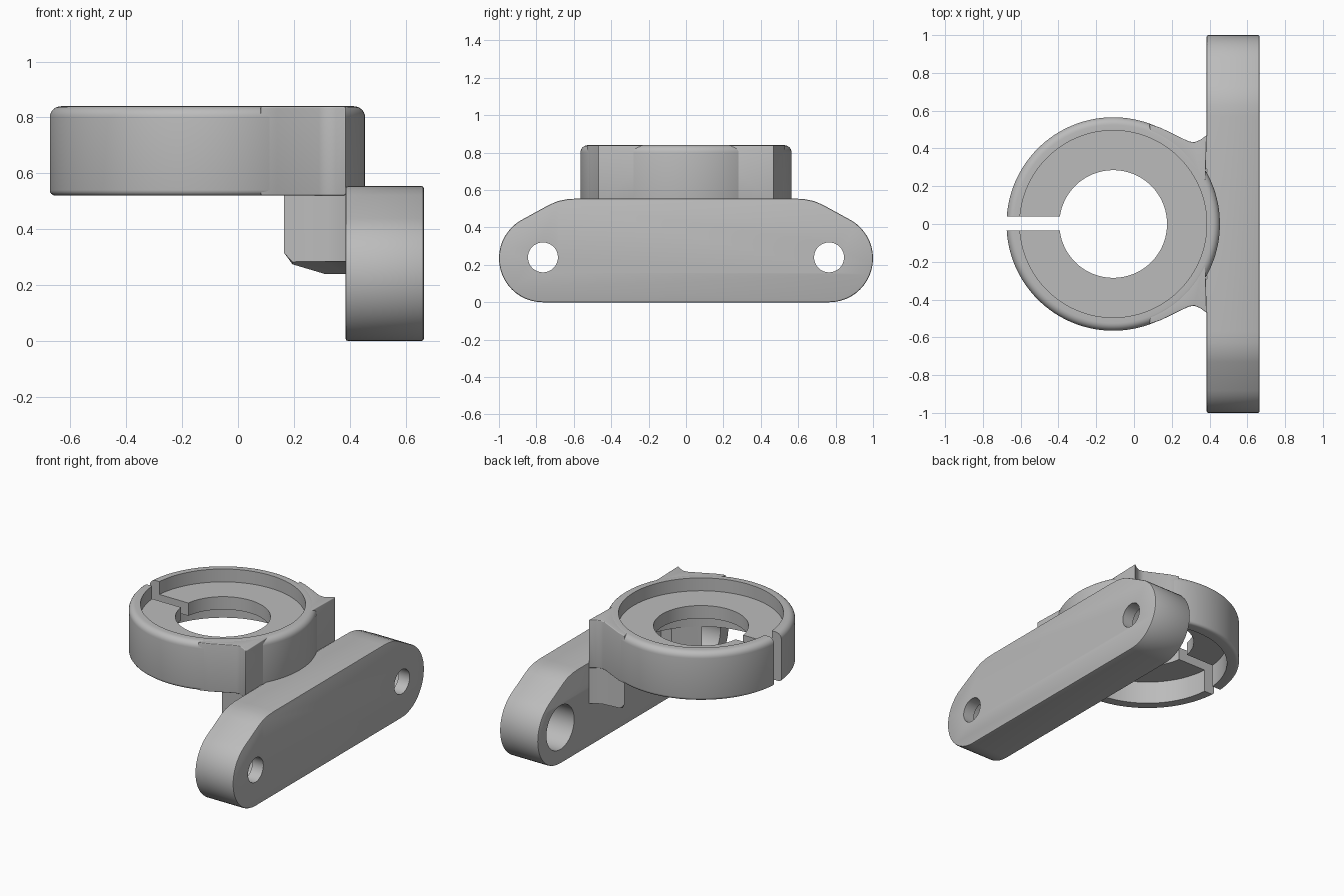
import bpy, bmesh, math
from math import sin, cos, pi, radians
from mathutils import Matrix, Vector

cube = bpy.data.objects.get("Cube")
if cube:
    bpy.data.objects.remove(cube, do_unlink=True)

grey = bpy.data.materials.new("plain_grey")
grey.use_nodes = True
grey.diffuse_color = (0.5, 0.5, 0.5, 1)
grey.node_tree.nodes["Principled BSDF"].inputs["Base Color"].default_value = (0.5, 0.5, 0.5, 1)

RING_X = -0.11
SEGMENTS = 128


def finish(name, bm):
    bmesh.ops.recalc_face_normals(bm, faces=bm.faces)
    mesh = bpy.data.meshes.new(name)
    bm.to_mesh(mesh)
    bm.free()
    mesh.materials.append(grey)
    ob = bpy.data.objects.new(name, mesh)
    bpy.context.collection.objects.link(ob)
    return ob


def activate(ob):
    bpy.ops.object.select_all(action='DESELECT')
    ob.select_set(True)
    bpy.context.view_layer.objects.active = ob


def smooth(ob):
    activate(ob)
    bpy.ops.object.shade_smooth_by_angle(angle=radians(32))


def arc(cx, cy, r, start, end, steps):
    angles = [radians(start + (end - start) * i / steps) for i in range(steps + 1)]
    return [(cx + r * cos(a), cy + r * sin(a)) for a in angles]


def prism(name, points, offset):
    """Extrude a closed outline of 3D points by an offset vector."""
    bm = bmesh.new()
    face = bm.faces.new([bm.verts.new(p) for p in points])
    new = bmesh.ops.extrude_face_region(bm, geom=[face])["geom"]
    bmesh.ops.translate(bm, vec=offset, verts=[v for v in new if isinstance(v, bmesh.types.BMVert)])
    return finish(name, bm)


def cut(ob, cutter):
    cutter.hide_render = True
    activate(ob)
    mod = ob.modifiers.new("cut", 'BOOLEAN')
    mod.operation = 'DIFFERENCE'
    mod.solver = 'EXACT'
    mod.object = cutter
    bpy.ops.object.modifier_apply(modifier=mod.name)
    bpy.data.objects.remove(cutter, do_unlink=True)


def bevel(ob, width, segments):
    activate(ob)
    mod = ob.modifiers.new("bevel", 'BEVEL')
    mod.width = width
    mod.segments = segments
    mod.limit_method = 'ANGLE'
    mod.angle_limit = radians(50)
    bpy.ops.object.modifier_apply(modifier=mod.name)


def x_cylinder(name, y, z, radius, x0, x1):
    bm = bmesh.new()
    turn = Matrix.Translation(((x0 + x1) / 2, y, z)) @ Matrix.Rotation(pi / 2, 4, 'Y')
    bmesh.ops.create_cone(bm, cap_ends=True, segments=48, radius1=radius,
                          radius2=radius, depth=x1 - x0, matrix=turn)
    return finish(name, bm)


# Clamp ring: a lathed section with a recess above and below a thin floor
section = [(0.285, 0.67), (0.49, 0.67), (0.49, 0.52)]
section += arc(0.545, 0.54, 0.02, -90, 0, 4)
section += arc(0.525, 0.80, 0.04, 0, 90, 6)
section += [(0.495, 0.84), (0.495, 0.755), (0.285, 0.755)]
bm = bmesh.new()
loops = []
for i in range(SEGMENTS):
    a = 2 * pi * i / SEGMENTS
    loops.append([bm.verts.new((RING_X + r * cos(a), r * sin(a), z)) for r, z in section])
for i in range(SEGMENTS):
    one, two = loops[i], loops[(i + 1) % SEGMENTS]
    for j in range(len(section)):
        k = (j + 1) % len(section)
        bm.faces.new((one[j], two[j], two[k], one[k]))
ring = finish("clamp_ring", bm)

# Slit through the free side of the ring
slit = prism("slit_cutter", [(-0.9, -0.035, 0.3), (-0.3, -0.035, 0.3),
                             (-0.3, 0.04, 0.3), (-0.9, 0.04, 0.3)], Vector((0, 0, 0.8)))
cut(ring, slit)
smooth(ring)

# Mounting plate: rounded bar with sloping shoulders
half = arc(0.765, 0.235, 0.235, -90, 60, 20)
half += [(0.73, 0.522), (0.685, 0.541), (0.63, 0.552), (0.57, 0.555)]
outline = half + [(-y, z) for y, z in reversed(half)]
plate = prism("mounting_plate", [(0.385, y, z) for y, z in outline], Vector((0.28, 0, 0)))
bevel(plate, 0.008, 2)

# Screw holes, with a wide counterbore from the ring side
for y in (-0.765, 0.765):
    cut(plate, x_cylinder("screw_cutter", y, 0.24, 0.08, 0.3, 0.8))
    cut(plate, x_cylinder("counterbore_cutter", y, 0.24, 0.145, 0.3, 0.585))
smooth(plate)


def strut_bottom(x, y):
    return 0.315 if x < 0.18 else 0.24 + 0.36 * max(0, min(y - 0.29, 0.125))


strut_plan = [(0.165, 0.405), (0.195, 0.41), (0.31, 0.425), (0.35, 0.44), (0.39, 0.468),
              (0.39, 0.29), (0.31, 0.29), (0.195, 0.385)]
flare_plan = [(0.08, 0.53), (0.14, 0.51), (0.29, 0.437), (0.32, 0.433), (0.35, 0.445), (0.385, 0.47)]
flare_plan += arc(RING_X, 0, 0.5, 14, 66, 14)

for side, label in ((-1, "right"), (1, "left")):
    # Flare that blends the ring into the corner fin
    flare = prism(label + "_flare", [(x, side * y, 0.521) for x, y in flare_plan],
                  Vector((0, 0, 0.318)))
    bevel(flare, 0.025, 4)
    smooth(flare)

    # Strut hanging below the ring against the plate
    bm = bmesh.new()
    low = [bm.verts.new((x, side * y, strut_bottom(x, y))) for x, y in strut_plan]
    high = [bm.verts.new((x, side * y, 0.55)) for x, y in strut_plan]
    caps = [bm.faces.new(low), bm.faces.new(high)]
    for i in range(len(low)):
        k = (i + 1) % len(low)
        bm.faces.new((low[i], low[k], high[k], high[i]))
    bmesh.ops.triangulate(bm, faces=caps)
    smooth(finish(label + "_strut", bm))
